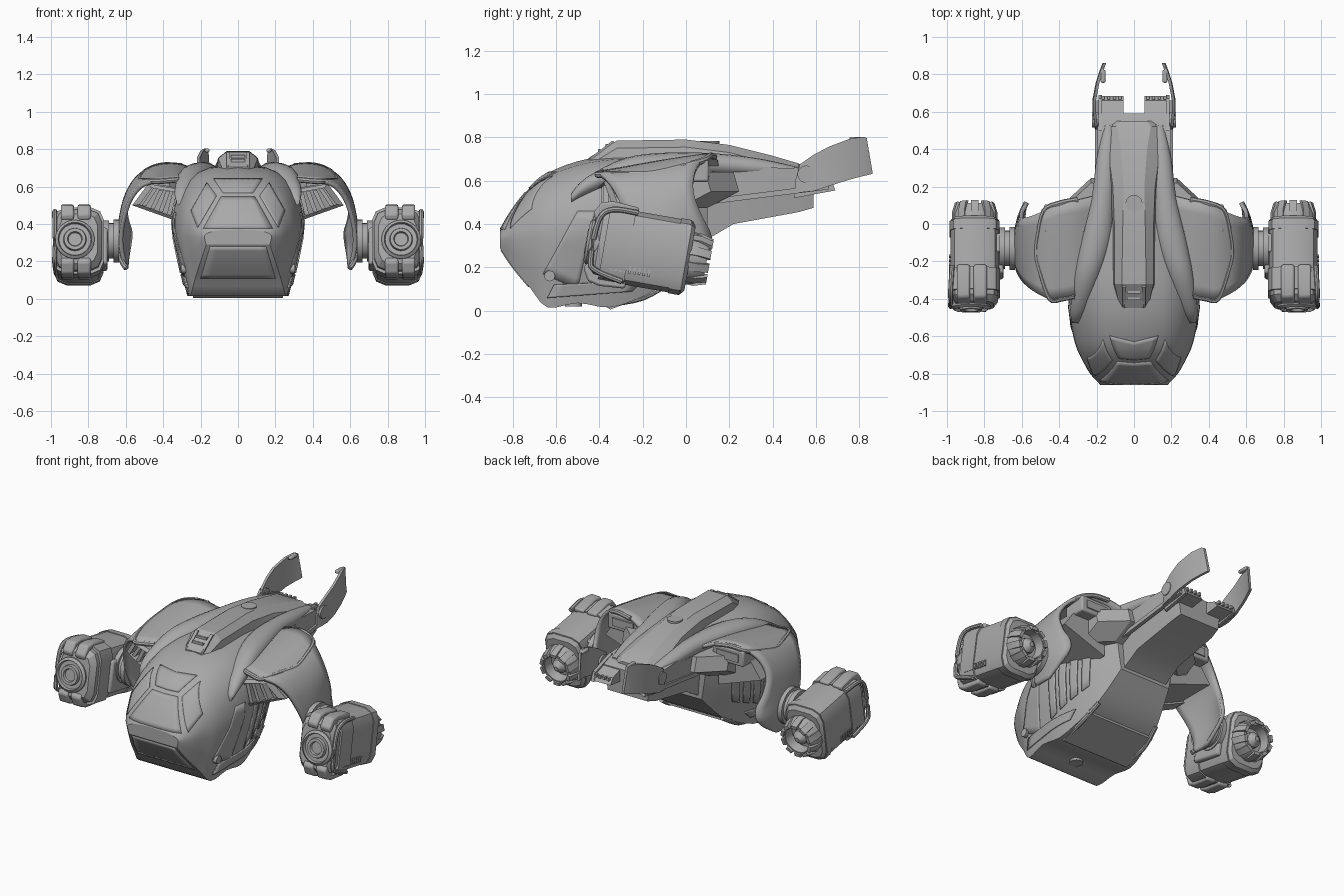
import bpy, bmesh, math
from mathutils import Vector, Matrix
from mathutils.bvhtree import BVHTree

cube = bpy.data.objects.get("Cube")
if cube:
    bpy.data.objects.remove(cube)

grey = bpy.data.materials.new("hull_grey")
grey.use_nodes = True
GREY = (0.4, 0.4, 0.4, 1)
grey.diffuse_color = GREY
next(n for n in grey.node_tree.nodes if n.type == 'BSDF_PRINCIPLED').inputs["Base Color"].default_value = GREY


def make(name, verts, faces, angle=35, mirror=False, solid=0, bevel=0, mat=None):
    bm = bmesh.new()
    vs = [bm.verts.new(mat @ Vector(v) if mat else v) for v in verts]
    for f in faces:
        bm.faces.new([vs[i] for i in f])
    bmesh.ops.recalc_face_normals(bm, faces=bm.faces)
    me = bpy.data.meshes.new(name)
    bm.to_mesh(me)
    bm.free()
    me.materials.append(grey)
    me.polygons.foreach_set("use_smooth", [True] * len(me.polygons))
    me.set_sharp_from_angle(angle=math.radians(angle))
    ob = bpy.data.objects.new(name, me)
    bpy.context.collection.objects.link(ob)
    if solid:
        m = ob.modifiers.new("thickness", 'SOLIDIFY')
        m.thickness, m.offset = solid, 0
    if bevel:
        m = ob.modifiers.new("bevel", 'BEVEL')
        m.width, m.segments = bevel, 2
    if mirror:
        ob.modifiers.new("mirror", 'MIRROR')
    return ob


def loft(name, rings, closed=True, **kw):
    n, verts = len(rings[0]), [p for r in rings for p in r]
    faces = [(i * n + j, i * n + (j + 1) % n, (i + 1) * n + (j + 1) % n, (i + 1) * n + j)
             for i in range(len(rings) - 1) for j in range(n if closed else n - 1)]
    if closed:
        faces += [tuple(range(n)), tuple(range(len(verts) - n, len(verts)))]
    return make(name, verts, faces, **kw)


def prism(name, poly, axis, a, b, **kw):
    # poly is given in the two remaining axes, in x, y, z order
    put = lambda p, d: tuple(p[:axis]) + (d,) + tuple(p[axis:])
    return loft(name, [[put(p, a) for p in poly], [put(p, b) for p in poly]], **kw)


def box(name, c, s, **kw):
    q = [(c[0] + i * s[0] / 2, c[1] + j * s[1] / 2) for i, j in ((-1, -1), (1, -1), (1, 1), (-1, 1))]
    return prism(name, q, 2, c[2] - s[2] / 2, c[2] + s[2] / 2, **kw)


def disc(r, n=24):
    return [(r * math.cos(2 * math.pi * i / n), r * math.sin(2 * math.pi * i / n)) for i in range(n)]


def smooth_rows(rows, k=4):
    # Catmull-Rom interpolation of any row of numbers
    out = []
    for i in range(len(rows) - 1):
        p = [rows[max(i - 1, 0)], rows[i], rows[i + 1], rows[min(i + 2, len(rows) - 1)]]
        for s in range(k):
            t = s / k
            out.append([0.5 * (2 * b + (c - a) * t + (2 * a - 5 * b + 4 * c - d) * t * t
                               + (3 * b - a - 3 * c + d) * t ** 3) for a, b, c, d in zip(*p)])
    return out + [list(rows[-1])]


def tube(name, pts, r, n=8, **kw):
    pts, rings = [Vector(p) for p in smooth_rows(pts)], []
    for i, p in enumerate(pts):
        d = pts[min(i + 1, len(pts) - 1)] - pts[max(i - 1, 0)]
        q = d.to_track_quat('Z', 'Y')
        rings.append([tuple(p + q @ Vector((u, v, 0))) for u, v in disc(r, n)])
    return loft(name, rings, **kw)


# Cabin hull: y, bottom, top, mid width, mid height, floor width
def hull_ring(y, zb, zt, wm, zm, wb):
    half = [(wb, zb), (wb * .45 + wm * .55, (zb + zm) / 2)]
    for i in range(9):
        a = i * math.pi / 18
        half.append((wm * max(math.cos(a), 0) ** .75, zm + (zt - zm) * math.sin(a) ** .9))
    half[-1] = (0, zt)
    return [(x, y, z) for x, z in half] + [(-x, y, z) for x, z in half[-2::-1]]


HULL = [(-.86, .29, .37, .18, .33, .17), (-.8, .2, .47, .235, .33, .2), (-.72, .105, .57, .28, .33, .23),
        (-.64, .015, .635, .315, .33, .255), (-.5, .035, .69, .343, .35, .27), (-.35, .015, .715, .352, .38, .27),
        (-.2, .065, .72, .33, .4, .25), (-.05, .15, .72, .28, .44, .22), (.1, .31, .7, .21, .5, .18)]
hull = loft("cabin_hull", [hull_ring(*r) for r in smooth_rows(HULL, 3)], angle=28)
tree = BVHTree.FromPolygons([v.co for v in hull.data.vertices], [tuple(p.vertices) for p in hull.data.polygons])


def panel(name, corners, direction, n=8, mirror=True, lift=0):
    # Thin plate draped on the hull
    a, b, c, d = [Vector(p) for p in corners]
    verts = []
    for i in range(n + 1):
        for j in range(n + 1):
            p = a.lerp(b, i / n).lerp(d.lerp(c, i / n), j / n)
            hit, nor, _, _ = tree.ray_cast(p, Vector(direction))
            verts.append(hit + nor * lift if hit else p)
    faces = [(i * (n + 1) + j, i * (n + 1) + j + 1, (i + 1) * (n + 1) + j + 1, (i + 1) * (n + 1) + j)
             for i in range(n) for j in range(n)]
    make(name, verts, faces, mirror=mirror, solid=.008)


front = lambda *q: [(x, -2, z) for x, z in q]
side = lambda *q: [(2, y, z) for y, z in q]
panel("upper_windscreen", front((-.09, .545), (.09, .545), (.185, .375), (-.185, .375)), (0, 1, 0), mirror=False)
panel("nose_window", front((-.15, .28), (.15, .28), (.2, .11), (-.2, .11)), (0, 1, 0), mirror=False)
panel("corner_window", front((.115, .55), (.165, .62), (.25, .47), (.215, .38)), (0, 1, 0))
panel("roof_panel", front((-.08, .565), (.08, .565), (.13, .64), (-.13, .64)), (0, 1, 0), mirror=False)
panel("side_door", side((-.66, .17), (-.5, .46), (-.42, .46), (-.5, .1)), (-1, 0, 0))
for i in range(4):
    y = -.38 + i * .08
    panel("side_rib", side((y, .14 + i * .03), (y + .05, .5), (y + .1, .5), (y + .05, .16 + i * .03)), (-1, 0, 0), n=4, lift=.005)
panel("skid_panel", side((-.64, .06), (-.61, .12), (-.2, .14), (-.25, .09)), (-1, 0, 0), lift=.004)
prism("belly_step", [(-.42, .05), (-.35, .005), (-.12, .09), (-.12, .14), (-.42, .12)], 0, -.24, .24)
tube("belly_rail", [(.22, -.36, .03), (.235, -.2, .06), (.215, -.06, .14)], .014, mirror=True)
prism("hull_port", [(y - .63, z + .16) for y, z in disc(.025, 16)], 0, .27, .306, mirror=True)
prism("belly_port", [(x, y - .52) for x, y in disc(.04, 20)], 2, .02, .06)

# Dorsal spine: y, top, top width, base, base width
SPINE = [(-.45, .705, .05, .66, .07), (-.32, .785, .065, .66, .115), (0, .79, .06, .66, .12),
         (.2, .765, .055, .63, .14), (.4, .715, .07, .6, .18), (.52, .68, .09, .6, .18), (.55, .66, .07, .6, .14)]
loft("dorsal_spine", [[(b, y, zb), ((a + b) / 2 + .015, y, zt - .035), (a, y, zt), (-a, y, zt),
                       (-(a + b) / 2 - .015, y, zt - .035), (-b, y, zb)] for y, zt, a, zb, b in SPINE], angle=25)
for i in range(2):
    box("spine_intake_slat", (0, -.4 + i * .035, .735 + i * .022), (.075, .012, .025))
prism("spine_intake_cheek", [(-.45, .7), (-.34, .785), (-.32, .77), (-.4, .7)], 0, .042, .062, mirror=True)
prism("spine_hatch", [(x, y + .11) for x, y in disc(.045)], 2, .74, .784)

# Blended strakes along the roof
STRAKE = [(.312, -.53, .52, .018, .02), (.295, -.46, .575, .045, .04), (.25, -.28, .65, .07, .055),
          (.2, -.08, .675, .08, .055), (.165, .15, .675, .06, .05), (.15, .35, .66, .05, .04), (.13, .53, .64, .03, .02)]
loft("roof_strake", [[(x + u * rx, y, z + v * rz) for u, v in disc(1, 16)]
                     for x, y, z, rx, rz in smooth_rows(STRAKE)], mirror=True, angle=60)

# Tail boom with forked end: y, top, edge height, bottom, width
BOOM = [(-.05, .66, .48, .24, .2), (.1, .68, .51, .33, .2), (.22, .67, .53, .4, .2), (.52, .655, .56, .455, .195),
        (.59, .63, .56, .475, .18)]
loft("tail_boom", [[(w, y, zt), (w, y, ze), (w * .85, y, ze), (w * .78, y, zb), (-w * .78, y, zb), (-w * .85, y, ze),
                    (-w, y, ze), (-w, y, zt)] for y, zt, ze, zb, w in BOOM], angle=20)
prism("boom_fork", [(.5, .655), (.66, .6), (.685, .56), (.5, .54)], 0, .055, .18, mirror=True)
prism("fork_side_wall", [(.5, .665), (.67, .61), (.69, .555), (.5, .52)], 0, .17, .19, mirror=True)
prism("boom_side_rail", [(.1, .49), (.1, .515), (.66, .585), (.66, .56)], 0, .185, .208, mirror=True)
for i in range(4):
    box("fork_tooth", (.075 + i * .03, .675, .593), (.015, .02, .02), mirror=True)

# Swept tail fins: y, bottom, top, x
FIN = [(.505, .545, .6, .2), (.525, .545, .675, .207), (.59, .552, .72, .214), (.66, .575, .757, .215),
       (.755, .605, .793, .197), (.82, .622, .803, .176), (.835, .625, .797, .17), (.862, .632, .638, .16)]
loft("tail_fin", [[(x - .008, y, a), (x + .008, y, a), (x + .004, y, b), (x - .012, y, b)]
                  for y, a, b, x in FIN], mirror=True)
box("fin_tip_light", (.165, .79, .793), (.026, .07, .02), mirror=True, bevel=.008)
prism("fin_pivot", [(y + .555, z + .63) for y, z in disc(.04)], 0, .19, .224, mirror=True)

# Shoulder shell arching down to the engine: x, z, front y, rear y, front curl, rear curl
ARM = [(.18, .66, -.36, .16, .05, 0), (.3, .71, -.385, .13, .075, 0), (.4, .715, -.4, .11, .085, 0),
       (.48, .69, -.4, .07, .07, 0), (.555, .635, -.365, .04, .05, .005), (.615, .55, -.32, .035, .045, .02),
       (.65, .45, -.28, .07, .045, .055), (.658, .35, -.24, .11, .035, .085), (.64, .25, -.2, .1, .02, .06),
       (.605, .155, -.16, -.05, .01, .01)]
rows = smooth_rows(ARM)
rings = []
for i, (x, z, y0, y1, curl_front, curl_rear) in enumerate(rows):
    a, b = rows[max(i - 1, 0)], rows[min(i + 1, len(rows) - 1)]
    inward = Vector((b[1] - a[1], 0, a[0] - b[0])).normalized()
    rings.append([tuple(Vector((x, y0 + (y1 - y0) * t / 8, z))
                        + inward * (curl_front * (1 - t / 8) ** 1.2 + curl_rear * (t / 8) ** 3)) for t in range(9)])
loft("shoulder_shell", rings, closed=False, mirror=True, solid=.022, angle=50)
tube("shoulder_rim", [rings[i][t] for i, t in ((4, 0), (8, 0), (12, 0), (14, 2), (15, 4), (14, 6), (12, 8), (8, 8), (4, 8))],
     .015, mirror=True)
tube("arm_foot_hook", [(.635, -.16, .23), (.61, -.18, .18), (.595, -.19, .165)], .015, mirror=True)

# Duct below the shoulder, with a slatted intake swept back towards its outer side
sweep = lambda x: max(x - .4, 0) * .5
duct = [(.25, .58), (.47, .62), (.55, .505), (.25, .4)]
loft("duct", [[(x, -.31 + sweep(x), z) for x, z in duct], [(x, .03, z) for x, z in duct]], mirror=True)
frame = [(.25, .575), (.48, .615), (.565, .5), (.27, .395)]
mid = Vector((.4, .52))
inner = [tuple(mid + (Vector(p) - mid) * .76) for p in frame]
loft("intake_frame", [[(x, y + sweep(x), z) for x, z in q] for q, y in
                      ((frame, -.3), (frame, -.4), (inner, -.41), (inner, -.32))], mirror=True)
for i in range(5):
    t = (i + .5) / 5
    top, low = Vector(inner[0]).lerp(Vector(inner[1]), t), Vector(inner[3]).lerp(Vector(inner[2]), t)
    y = -.39 + sweep(low.x)
    prism("intake_slat", [(top.x - .012, top.y), (top.x + .012, top.y), (low.x + .012, low.y), (low.x - .012, low.y)],
          1, y, y + .07, mirror=True)
PYLON = [(-.1, .645), (.22, .64), (.245, .55), (.1, .475), (-.1, .475)]
loft("rear_pylon", [[(x, y - d, z) for y, z in PYLON] for x, d in ((.17, 0), (.23, 0), (.37, .13))], mirror=True, angle=15)
box("duct_outlet", (.37, .03, .645), (.22, .15, .1), mirror=True, bevel=.01)
box("outlet_grille", (.37, .102, .645), (.15, .02, .05), mirror=True)

# Engine pods, built along y and tipped nose-up
POD = Matrix.Translation((.852, -.19, .278)) @ Matrix.Rotation(math.radians(-10), 4, 'X')
pod = dict(mirror=True, mat=POD)


def octagon(w, h, c):
    q = [(w, h - c), (w - c * .3, h - c * .3), (w - c, h)]
    q += [(-x, z) for x, z in q[::-1]]
    return q + [(-x, -z) for x, z in q]


def ring_loft(name, steps, **kw):
    loft(name, [[(x, y, z) for x, z in q] for q, y in steps], **pod, **kw)


ring_loft("engine_casing", [(octagon(.1, .135, .06), -.25), (octagon(.125, .165, .07), -.215),
                            (octagon(.13, .172, .07), -.1), (octagon(.13, .172, .07), .195),
                            (octagon(.115, .15, .06), .212)], angle=25)
ring_loft("front_collar", [(octagon(.136, .18, .07), y) for y in (-.19, -.07)], angle=25)
ring_loft("rear_collar", [(octagon(.134, .176, .07), y) for y in (.14, .19)], angle=25)
disc_at = lambda r: [(x + .02, z - .005) for x, z in disc(r, 28)]
ring_loft("intake_hub", [(disc_at(r), y) for r, y in ((.105, -.2), (.105, -.26), (.09, -.272), (.085, -.255),
                                                      (.062, -.255), (.058, -.275), (.04, -.275), (.035, -.262))])
ring_loft("exhaust_nozzle", [(disc(r, 24), y) for r, y in ((.12, .2), (.118, .24), (.098, .29), (.082, .29), (.075, .23))])
ring_loft("exhaust_cone", [(disc(r, 16), y) for r, y in ((.05, .22), (.045, .26), (.015, .29))])
for i in range(10):
    spin = POD @ Matrix.Rotation(i * math.pi / 5, 4, 'Y')
    prism("nozzle_petal", [(.2, .122), (.25, .122), (.305, .105), (.305, .085), (.2, .1)], 0, -.02, .02, mirror=True, mat=spin)
STRAP = [(-.06, .16), (-.06, .19), (-.18, .198), (-.235, .185), (-.265, .13), (-.25, .1), (-.2, .12)]
for s in (-1, 1):
    for dx in (-.03, .06):
        prism("collar_strap", [(y, s * z) for y, z in STRAP], 0, dx - .035, dx + .035, bevel=.01, **pod)
tube("side_hoop", [(.12, -.06, .165), (.128, -.18, .16), (.128, -.235, .1), (.128, -.24, -.08), (.128, -.21, -.13),
                   (.12, -.08, -.16)], .013, **pod)
for i in range(9):
    box("cooling_fin", (.13, -.14 + i * .022, -.1), (.012, .012, .035), **pod)
box("engine_side_block", (-.13, .02, -.01), (.05, .22, .2), bevel=.012, **pod)
box("service_box", (-.12, .07, .1), (.06, .1, .06), bevel=.008, **pod)

# Swivel joint between shoulder and engine
for r, x0, x1 in ((.115, .635, .665), (.095, .66, .7), (.11, .69, .72)):
    prism("swivel_joint", [(y - .13, z + .31) for y, z in disc(r)], 0, x0, x1, mirror=True)
